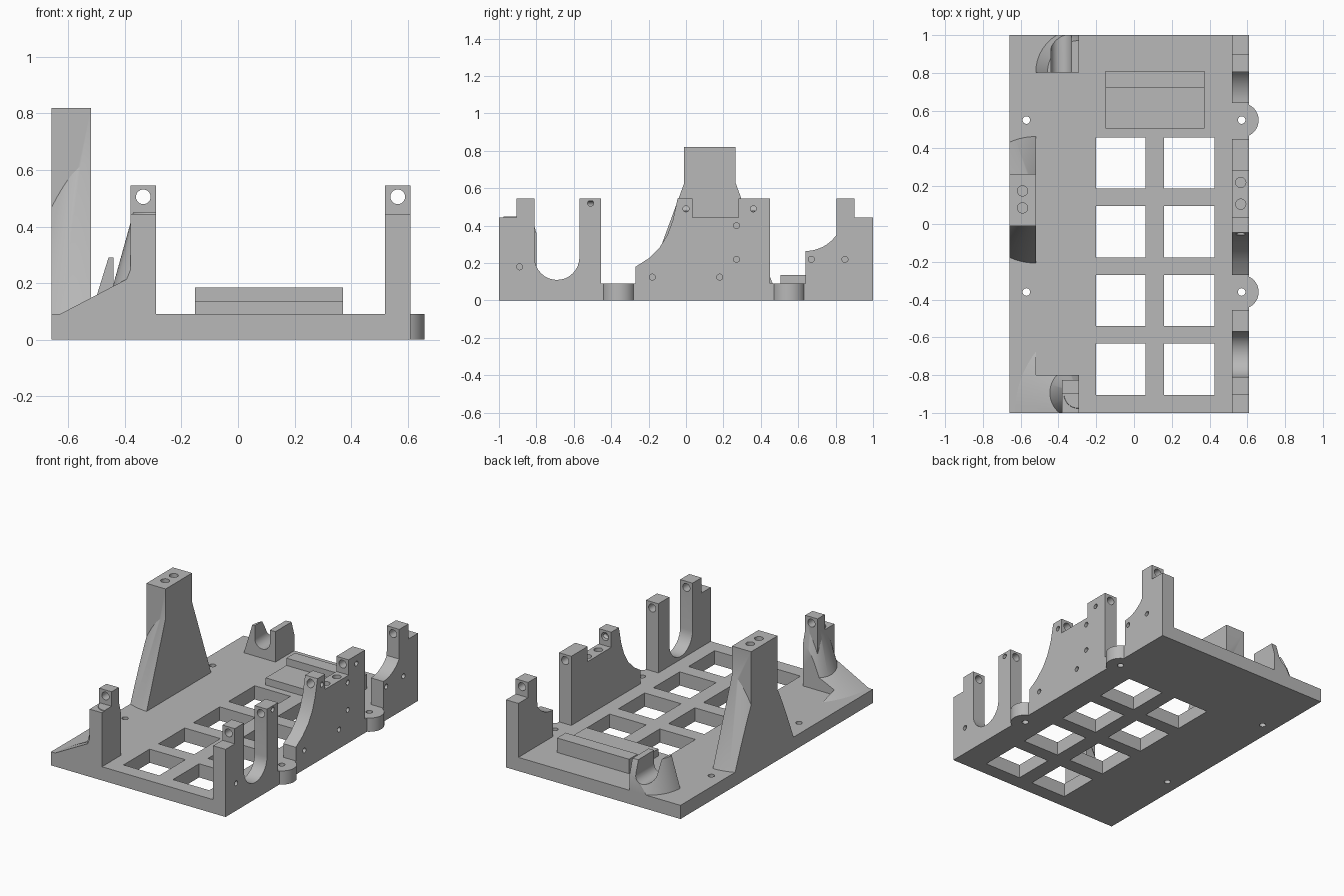
import bpy, bmesh
from math import sin, cos, pi, radians
from mathutils import Matrix

if "Cube" in bpy.data.objects:
    bpy.data.objects.remove(bpy.data.objects["Cube"], do_unlink=True)

grey = bpy.data.materials.new("plain grey")
grey.use_nodes = True
grey.diffuse_color = (0.48, 0.48, 0.48, 1)
grey.node_tree.nodes["Principled BSDF"].inputs["Base Color"].default_value = grey.diffuse_color


def finish(bm, name):
    bmesh.ops.recalc_face_normals(bm, faces=bm.faces)
    mesh = bpy.data.meshes.new(name)
    bm.to_mesh(mesh)
    bm.free()
    mesh.materials.append(grey)
    ob = bpy.data.objects.new(name, mesh)
    bpy.context.collection.objects.link(ob)
    return ob


def prism(name, pts, axis, lo, hi):
    """Extrude a 2D profile along an axis."""
    place = {"x": lambda a, b, d: (d, a, b),
             "y": lambda a, b, d: (a, d, b),
             "z": lambda a, b, d: (a, b, d)}[axis]
    bm = bmesh.new()
    rings = [[bm.verts.new(place(a, b, d)) for a, b in pts] for d in (lo, hi)]
    for ring in rings:
        bm.faces.new(ring)
    n = len(pts)
    for i in range(n):
        j = (i + 1) % n
        bm.faces.new((rings[0][i], rings[0][j], rings[1][j], rings[1][i]))
    return finish(bm, name)


def box(name, x0, x1, y0, y1, z0, z1):
    return prism(name, [(x0, y0), (x1, y0), (x1, y1), (x0, y1)], "z", z0, z1)


def arc(cx, cy, rx, ry, a0, a1, n=16):
    angles = [radians(a0 + (a1 - a0) * i / n) for i in range(n + 1)]
    return [(cx + rx * cos(a), cy + ry * sin(a)) for a in angles]


def rod(name, axis, a, b, r, lo, hi, n=24):
    return prism(name, arc(a, b, r, r, 0, 360 - 360 / n, n - 1), axis, lo, hi)


def cone(name, x, y, r0, r1, z0, z1):
    bm = bmesh.new()
    bmesh.ops.create_cone(bm, cap_ends=True, segments=96, radius1=r0, radius2=r1,
                          depth=z1 - z0, matrix=Matrix.Translation((x, y, (z0 + z1) / 2)))
    return finish(bm, name)


def combine(ob, other, operation="DIFFERENCE"):
    other.hide_render = True
    mod = ob.modifiers.new("bool", "BOOLEAN")
    mod.operation, mod.object, mod.solver = operation, other, "EXACT"
    bpy.context.view_layer.objects.active = ob
    bpy.ops.object.modifier_apply(modifier=mod.name)
    bpy.data.objects.remove(other, do_unlink=True)
    return ob


T = 0.09            # plate thickness
W0, W1 = 0.52, 0.61  # wall span in x
WM = 0.565          # wall middle
EARS = (-0.36, 0.55)

# Base plate with ears, windows and screw holes
plate = box("base_plate", -0.66, W1, -1, 1, 0, T)
for y in EARS:
    combine(plate, rod("ear", "z", 0.57, y, 0.09, 0, T, 48), "UNION")
for x0, x1 in ((-0.2, 0.06), (0.16, 0.425)):
    for row in range(4):
        y0 = -0.905 + 0.364 * row
        combine(plate, box("window", x0, x1, y0, y0 + 0.272, -0.1, 0.2))
for x in (-0.57, 0.57):
    for y in EARS:
        combine(plate, rod("screw_hole", "z", x, y, 0.02, -0.1, 0.2))

# Side wall in three profiled sections
front_profile = ([(-1, T), (-1, 0.445), (-0.905, 0.445), (-0.905, 0.545), (-0.81, 0.545)]
                 + arc(-0.69, 0.23, 0.12, 0.12, 180, 360)
                 + [(-0.57, 0.545), (-0.455, 0.545), (-0.455, T)])
middle_profile = ([(-0.27, T), (-0.27, 0.18), (-0.2, 0.225), (-0.14, 0.285), (-0.1, 0.35),
                   (-0.07, 0.43), (-0.045, 0.545), (0.035, 0.545), (0.035, 0.445),
                   (0.28, 0.445), (0.28, 0.545), (0.45, 0.545), (0.45, T)])
rear_profile = ([(0.64, T)] + arc(0.64, 0.465, 0.2, 0.2, -90, -35, 10)
                + [(0.805, 0.545), (0.9, 0.545), (0.9, 0.445), (1, 0.445), (1, T)])
side_holes = {
    "wall_front": [(-0.89, 0.18), (-0.51, 0.52)],
    "wall_middle": [(0, 0.49), (0.36, 0.49), (0.27, 0.4), (0.27, 0.22),
                    (-0.18, 0.125), (0.18, 0.125)],
    "wall_rear": [(0.67, 0.22), (0.85, 0.22)],
}
profiles = (front_profile, middle_profile, rear_profile)
for (name, holes), profile in zip(side_holes.items(), profiles):
    wall = prism(name, profile, "x", W0, W1)
    combine(wall, rod("shaft_hole", "y", WM, 0.505, 0.026, -1.1, 1.1))
    for y, z in holes:
        combine(wall, rod("side_hole", "x", y, z, 0.016, 0.57, 0.7))
    if name == "wall_middle":
        for y in (0.105, 0.22):
            combine(wall, rod("top_hole", "z", WM, y, 0.027, 0.34, 0.5))

# Tall tower: upright block with a half-cone foot
foot = cone("foot", -0.52, 0.128, 0.335, 0.111, T, 0.7)
combine(foot, box("clip", -0.66, -0.52, -0.5, 0.7, 0, 0.8), "INTERSECT")
tower = box("tower", -0.66, -0.52, -0.01, 0.265, T, 0.82)
combine(tower, foot, "UNION")
for y in (0.085, 0.175):
    combine(tower, rod("tower_hole", "z", -0.59, y, 0.027, 0.68, 0.9))

# Front post with a steep cone brace and a shallow flare
post = prism("front_post", [(-1, T), (-1, 0.445), (-0.9, 0.445), (-0.9, 0.545),
                            (-0.825, 0.545), (-0.825, T)], "x", -0.38, -0.29)
brace = cone("brace", -0.295, -0.9, 0.175, 0.075, T, 0.45)
combine(brace, box("clip", -0.7, -0.29, -1, -0.8, 0, 0.6), "INTERSECT")
flare = cone("flare", -0.1, -1, 0.53, 0.13, T, 0.3)
combine(flare, prism("clip", [(-0.66, -1), (-0.3, -1), (-0.3, -0.8), (-0.52, -0.8),
                              (-0.52, -0.6), (-0.66, -0.6)], "z", 0, 0.6), "INTERSECT")
combine(post, brace, "UNION")
combine(post, flare, "UNION")
combine(post, rod("shaft_hole", "y", -0.335, 0.505, 0.026, -1.1, -0.7))

# Rear cradle: quarter cone with a round-bottomed slot
cradle = cone("rear_cradle", -0.29, 0.803, 0.23, 0.168, T, 0.29)
combine(cradle, box("clip", -0.6, -0.29, 0.803, 1, 0, 0.6), "INTERSECT")
slot = arc(-0.385, 0.205, 0.055, 0.055, 180, 360) + [(-0.33, 0.5), (-0.44, 0.5)]
combine(cradle, prism("slot", slot, "y", 0.7, 1.1))

# Stepped block on the plate
prism("stepped_block", [(0.505, T), (0.505, 0.137), (0.72, 0.137), (0.72, 0.185),
                        (0.81, 0.185), (0.81, T)], "x", -0.152, 0.372)

# Smooth round surfaces, sharp edges kept
for ob in bpy.context.collection.objects:
    if ob.type == "MESH" and grey.name in ob.data.materials:
        bpy.ops.object.select_all(action="DESELECT")
        ob.select_set(True)
        bpy.context.view_layer.objects.active = ob
        bpy.ops.object.shade_smooth_by_angle(angle=radians(25))
